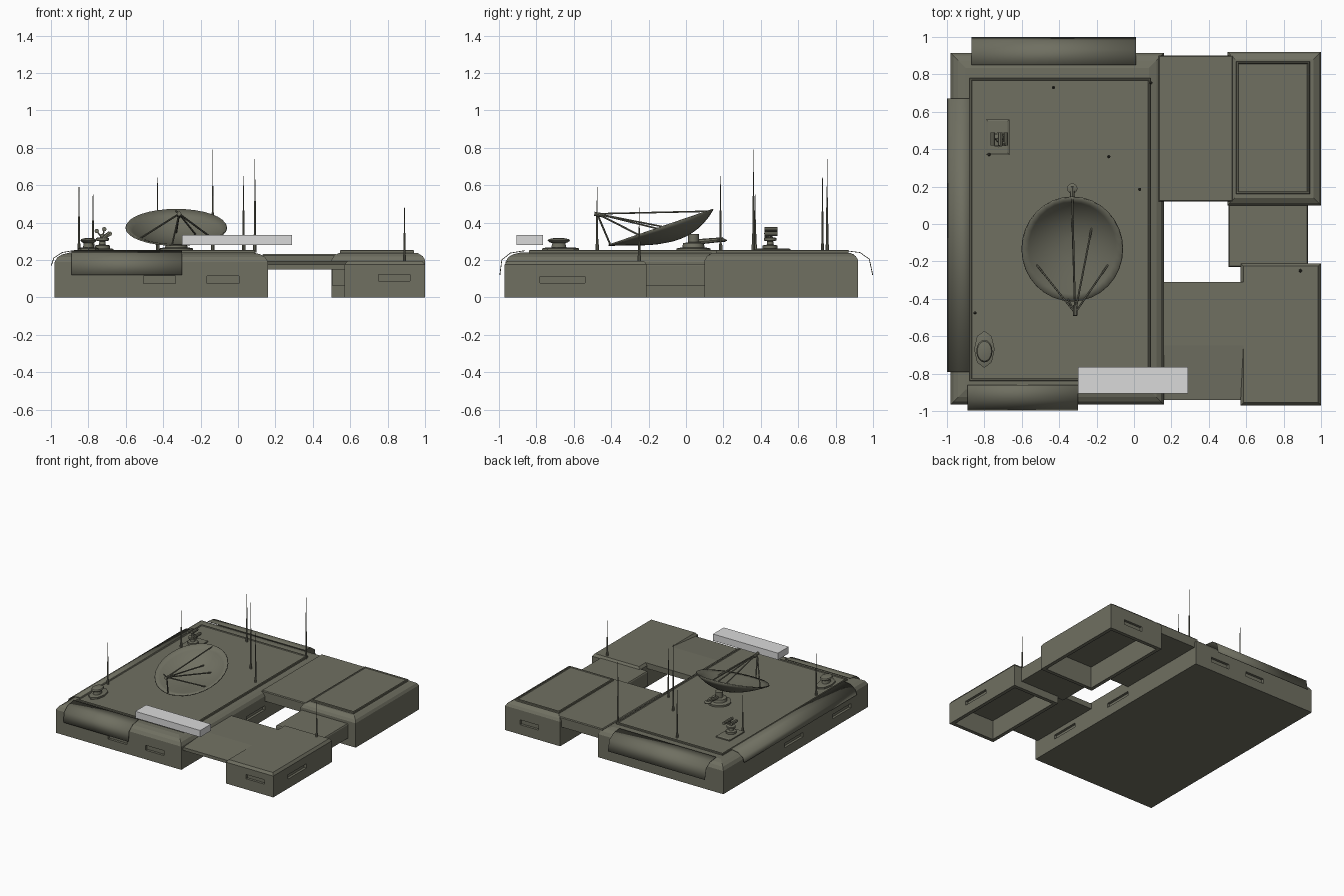
import bpy, bmesh
from math import sin, cos, pi, radians
from mathutils import Vector

if "Cube" in bpy.data.objects:
    bpy.data.objects.remove(bpy.data.objects["Cube"], do_unlink=True)


def material(name, rgb):
    m = bpy.data.materials.new(name)
    m.use_nodes = True
    m.diffuse_color = (*rgb, 1)
    m.node_tree.nodes["Principled BSDF"].inputs["Base Color"].default_value = (*rgb, 1)
    return m


OLIVE = material("olive_drab", (0.16, 0.16, 0.12))
GREY = material("light_grey", (0.7, 0.7, 0.7))


def finish(bm, name, mat=OLIVE, smooth=True):
    bmesh.ops.recalc_face_normals(bm, faces=bm.faces)
    me = bpy.data.meshes.new(name)
    bm.to_mesh(me)
    bm.free()
    ob = bpy.data.objects.new(name, me)
    bpy.context.collection.objects.link(ob)
    me.materials.append(mat)
    bpy.ops.object.select_all(action="DESELECT")
    ob.select_set(True)
    bpy.context.view_layer.objects.active = ob
    if smooth:
        bpy.ops.object.shade_smooth_by_angle(angle=radians(35))
    return ob


def skin(bm, rings, caps=True):
    """Bridge closed rings of points and cap both ends."""
    rows = [[bm.verts.new(p) for p in ring] for ring in rings]
    n = len(rows[0])
    for a, b in zip(rows, rows[1:]):
        for i in range(n):
            j = (i + 1) % n
            bm.faces.new((a[i], a[j], b[j], b[i]))
    if caps:
        bm.faces.new(rows[0])
        bm.faces.new(rows[-1])


def block(name, x0, x1, y0, y1, steps, mat=OLIVE):
    """Rectangular loft; each step is (inset, height)."""
    bm = bmesh.new()
    skin(bm, [[(x0 + d, y0 + d, z), (x1 - d, y0 + d, z),
               (x1 - d, y1 - d, z), (x0 + d, y1 - d, z)] for d, z in steps])
    return finish(bm, name, mat, False)


def lathe(bm, x, y, steps, n=16, sy=1):
    skin(bm, [[(x + r * cos(2 * pi * i / n), y + sy * r * sin(2 * pi * i / n), z)
               for i in range(n)] for r, z in steps])


def rod(bm, a, b, r0, r1, n=6):
    a, b = Vector(a), Vector(b)
    q = (b - a).to_track_quat("Z", "Y")
    circle = [Vector((cos(2 * pi * i / n), sin(2 * pi * i / n), 0)) for i in range(n)]
    skin(bm, [[p + q @ (c * r) for c in circle] for p, r in ((a, r0), (b, r1))])


def cut_slots(ob, slots):
    """Sink shallow grab slots; each is (centre, size)."""
    bm = bmesh.new()
    for c, s in slots:
        made = bmesh.ops.create_cube(bm, size=1)["verts"]
        bmesh.ops.scale(bm, vec=s, verts=made)
        bmesh.ops.translate(bm, vec=c, verts=made)
    cutter = finish(bm, "slot_cutter", OLIVE, False)
    cutter.hide_render = True
    mod = ob.modifiers.new("slots", "BOOLEAN")
    mod.operation, mod.solver, mod.object = "DIFFERENCE", "EXACT", cutter
    bpy.context.view_layer.objects.active = ob
    bpy.ops.object.modifier_apply(modifier=mod.name)
    bpy.data.objects.remove(cutter, do_unlink=True)


ALONG_X, ALONG_Y = (0.17, 0.04, 0.04), (0.04, 0.24, 0.035)

# Main hull with sloped shoulders
hull = block("main_hull", -0.98, 0.16, -0.965, 0.915,
             [(0, 0), (0, 0.19), (0.015, 0.215), (0.04, 0.23), (0.08, 0.24)])
cut_slots(hull, [((x, y, 0.095), ALONG_X) for x in (-0.42, -0.08) for y in (-0.965, 0.915)]
          + [((x, y, 0.095), ALONG_Y) for x in (-0.98, 0.16) for y in (-0.62, 0.0)])

# Side modules, open underneath
wall = 0.03
rear = block("rear_module", 0.5, 1.0, 0.1, 0.92,
             [(wall, 0.18), (wall, 0), (0, 0), (0, 0.2), (0.012, 0.22), (0.04, 0.238)])
cut_slots(rear, [((0.78, 0.92, 0.1), ALONG_X)])
front = block("front_module", 0.57, 1.0, -0.97, -0.21,
              [(wall, 0.16), (wall, 0), (0, 0), (0, 0.175), (0.015, 0.195)])
cut_slots(front, [((0.835, -0.97, 0.105), (0.17, 0.04, 0.035)),
                  ((1.0, -0.66, 0.095), ALONG_Y)])

# Rimmed roof panels
for name, x0, x1, y0, y1 in (("main_roof_panel", -0.88, 0.09, -0.84, 0.78),
                             ("rear_roof_panel", 0.545, 0.94, 0.16, 0.87)):
    block(name, x0, x1, y0, y1, [(0, 0.23), (0, 0.25), (0.004, 0.254),
                                 (0.01, 0.254), (0.014, 0.248)])

# Bridges between hull and modules
block("rear_bridge", 0.13, 0.53, 0.12, 0.9, [(0, 0.15), (0, 0.225), (0.005, 0.232)])
block("middle_bridge", 0.505, 0.93, -0.23, 0.13, [(0, 0.06), (0, 0.17), (0.005, 0.178)])
bm = bmesh.new()
skin(bm, [[(x, -0.94, 0.15), (x, -0.31, 0.15), (x, -0.31, 0.195),
           (x, -0.65, 0.195), (x, -0.94, 0.175)] for x in (0.13, 0.59)])
finish(bm, "front_bridge", OLIVE, False)


# Draped covers over three edges of the hull
def cover(name, start, end, profile, along_x):
    bm = bmesh.new()
    rows = [[bm.verts.new((t, d, z) if along_x else (d, t, z)) for d, z in profile]
            for t in (start, end)]
    for i in range(len(profile) - 1):
        bm.faces.new((rows[0][i], rows[0][i + 1], rows[1][i + 1], rows[1][i]))
    ob = finish(bm, name)
    mod = ob.modifiers.new("thickness", "SOLIDIFY")
    mod.thickness, mod.offset = 0.004, 0


cover("front_cover", -0.89, -0.3, [(-0.86, 0.25), (-0.94, 0.237), (-0.985, 0.2), (-0.995, 0.12)], True)
cover("rear_cover", -0.87, 0.01, [(0.85, 0.25), (0.93, 0.24), (0.98, 0.205), (0.998, 0.12)], True)
cover("side_cover", -0.79, 0.67, [(-0.88, 0.25), (-0.94, 0.24), (-0.985, 0.21), (-0.998, 0.17)], False)

# Tilted dish
centre, tilt = Vector((-0.33, -0.135, 0.375)), radians(19)
U, N = Vector((0, cos(tilt), sin(tilt))), Vector((0, -sin(tilt), cos(tilt)))


def dish_point(r, a):
    depth = 0.085 * (1 - r * r) * (1 + 0.5 * r * sin(a))
    return centre + Vector((0.27 * r * cos(a), 0, 0)) + U * (0.295 * r * sin(a)) - N * depth


bm = bmesh.new()
segments = 32
skin(bm, [[dish_point(r / 8, 2 * pi * i / segments) for i in range(segments)]
          for r in range(8, 0, -1)], caps=False)
bm.verts.ensure_lookup_table()
bm.faces.new(bm.verts[-segments:])
dish = finish(bm, "dish")
mod = dish.modifiers.new("thickness", "SOLIDIFY")
mod.thickness, mod.offset = 0.008, 0

# Feed horn and its struts
bm = bmesh.new()
feed = Vector((-0.315, -0.475, 0.447))
for r, a in ((0.97, 90), (0.5, 90), (0.78, 205), (0.78, 335), (0.97, 265), (0.5, 40)):
    rod(bm, feed, dish_point(r, radians(a)), 0.005, 0.005)
rod(bm, feed - Vector((0, 0.015, 0)), feed + Vector((0, 0.04, -0.01)), 0.012, 0.012, 10)
finish(bm, "feed_struts")

# Dish pedestal
bm = bmesh.new()
lathe(bm, -0.33, 0.04, [(0.09, 0.245), (0.09, 0.262), (0.06, 0.268), (0.055, 0.29),
                        (0.03, 0.295), (0.03, 0.34)])
rod(bm, (-0.33, 0.04, 0.295), (-0.33, 0.2, 0.31), 0.015, 0.012, 8)
lathe(bm, -0.33, 0.19, [(0.012, 0.295), (0.028, 0.302), (0.028, 0.308), (0.012, 0.315)], 12)
finish(bm, "dish_pedestal")

# Whip aerials: x, y, base, tip
for k, (x, y, base, tip) in enumerate([
        (-0.85, -0.475, 0.24, 0.59), (-0.775, 0.37, 0.24, 0.55), (-0.43, 0.73, 0.24, 0.64),
        (-0.135, 0.36, 0.24, 0.79), (0.03, 0.185, 0.24, 0.65), (0.09, 0.755, 0.24, 0.74),
        (0.89, -0.25, 0.18, 0.48)]):
    bm = bmesh.new()
    mid = base + (tip - base) * 0.55
    lathe(bm, x, y, [(0.009, base), (0.009, base + 0.04), (0.006, base + 0.05),
                     (0.005, mid), (0.003, mid), (0.0015, tip)], 8)
    finish(bm, f"aerial_{k + 1}")

# Domed sensor on the front corner
bm = bmesh.new()
lathe(bm, -0.8, -0.67, [(0.055, 0.245), (0.055, 0.262), (0.045, 0.266)], 8, 1.8)
lathe(bm, -0.8, -0.68, [(0.03, 0.26), (0.025, 0.29), (0.035, 0.295), (0.043, 0.303),
                        (0.038, 0.312), (0.015, 0.318)], 16, 1.4)
finish(bm, "domed_sensor")

# Instrument mast on the rear corner
block("instrument_base", -0.79, -0.665, 0.37, 0.56, [(0, 0.24), (0, 0.257), (0.01, 0.262)])
bm = bmesh.new()
lathe(bm, -0.725, 0.45, [(0.04, 0.26), (0.04, 0.278), (0.018, 0.282), (0.016, 0.3),
                         (0.034, 0.304), (0.034, 0.318), (0.012, 0.322), (0.01, 0.34)], 12)
rod(bm, (-0.725, 0.43, 0.31), (-0.685, 0.43, 0.345), 0.01, 0.012, 8)
for x, z in ((-0.755, 0.355), (-0.715, 0.365), (-0.685, 0.34)):
    rod(bm, (-0.725, 0.45, 0.315), (x, 0.455, z), 0.004, 0.004)
    rod(bm, (x, 0.42, z), (x, 0.49, z), 0.012, 0.012, 8)
finish(bm, "instrument_mast")

# Pale bar hovering above the front edge
block("pale_bar", -0.3, 0.29, -0.905, -0.765, [(0, 0.28), (0, 0.335)], GREY)
